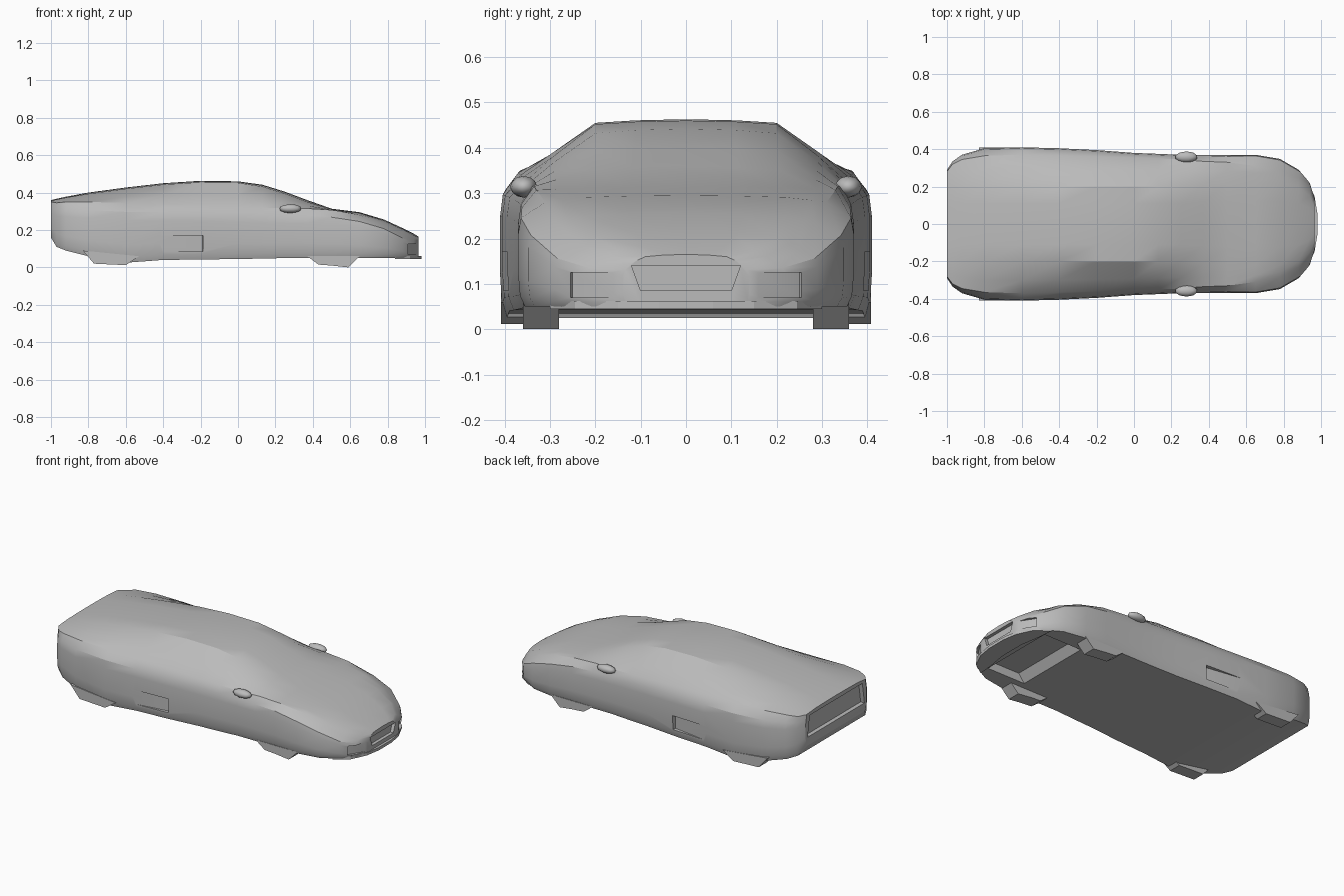
import bpy, bmesh
from math import radians

if "Cube" in bpy.data.objects:
    bpy.data.objects.remove(bpy.data.objects["Cube"], do_unlink=True)

# One plain grey for the whole car
grey = bpy.data.materials.new("plain grey")
grey.use_nodes = True
grey.diffuse_color = (0.5, 0.5, 0.5, 1)
shader = next(n for n in grey.node_tree.nodes if n.type == "BSDF_PRINCIPLED")
shader.inputs["Base Color"].default_value = (0.5, 0.5, 0.5, 1)
shader.inputs["Roughness"].default_value = 0.7


def make_object(name, bm):
    bmesh.ops.recalc_face_normals(bm, faces=bm.faces)
    mesh = bpy.data.meshes.new(name)
    bm.to_mesh(mesh)
    bm.free()
    mesh.materials.append(grey)
    obj = bpy.data.objects.new(name, mesh)
    bpy.context.collection.objects.link(obj)
    return obj


def prism(name, outline, low, high, plane="xz"):
    """Extrude an outline drawn in the side (xz), plan (xy) or end (yz) plane."""
    place = {"xz": lambda a, b, d: (a, d, b),
             "xy": lambda a, b, d: (a, b, d),
             "yz": lambda a, b, d: (d, a, b)}[plane]
    bm = bmesh.new()
    ends = [[bm.verts.new(place(a, b, d)) for a, b in outline] for d in (low, high)]
    bm.faces.new(ends[0])
    bm.faces.new(ends[1])
    n = len(outline)
    for i in range(n):
        j = (i + 1) % n
        bm.faces.new((ends[0][i], ends[0][j], ends[1][j], ends[1][i]))
    return make_object(name, bm)


def activate(obj):
    bpy.ops.object.select_all(action="DESELECT")
    obj.select_set(True)
    bpy.context.view_layer.objects.active = obj


def carve(target, cutter):
    cutter.hide_render = True
    mod = target.modifiers.new("carve", "BOOLEAN")
    mod.operation = "DIFFERENCE"
    mod.solver = "EXACT"
    mod.object = cutter
    activate(target)
    bpy.ops.object.modifier_apply(modifier=mod.name)
    bpy.data.objects.remove(cutter, do_unlink=True)


def smooth(obj, angle):
    activate(obj)
    bpy.ops.object.shade_smooth_by_angle(angle=radians(angle))


# Body stations: x, top, roof edge y and z, belt y and z, half width, bottom
stations = [
    (-1, .36, .2, .357, .28, .35, .29, .16),
    (-.97, .367, .2, .363, .32, .345, .335, .11),
    (-.92, .378, .2, .373, .345, .35, .37, .09),
    (-.8, .4, .2, .393, .365, .35, .405, .06),
    (-.6, .427, .2, .42, .37, .345, .41, .025),
    (-.4, .45, .2, .443, .365, .34, .405, .04),
    (-.2, .463, .2, .455, .36, .335, .395, .042),
    (0, .46, .2, .452, .355, .325, .38, .045),
    (.13, .442, .2, .432, .35, .32, .375, .047),
    (.25, .405, .2, .395, .345, .315, .37, .05),
    (.37, .36, .21, .35, .335, .315, .37, .05),
    (.5, .314, .22, .311, .33, .307, .368, .05),
    (.65, .295, .22, .291, .31, .28, .37, .05),
    (.78, .256, .22, .25, .285, .235, .348, .05),
    (.88, .21, .2, .204, .25, .175, .29, .05),
    (.94, .18, .15, .172, .19, .15, .22, .05),
    (.965, .165, .09, .16, .12, .145, .14, .05),
]


def section(top, roof_y, roof_z, belt_y, belt_z, half, bottom):
    """Half a cross-section from the roof centre down to the floor centre."""
    tall = belt_z - bottom
    return [
        (0, top),
        (roof_y * .55, top - (top - roof_z) * .3),
        (roof_y, roof_z),
        (roof_y * .4 + belt_y * .6, roof_z * .44 + belt_z * .56),
        (belt_y, belt_z),
        (half - .006, belt_z - tall * .15),
        (half, belt_z - tall * .3),
        (half, bottom + tall * .3),
        (half - .004, bottom + tall * .1),
        (half - .015, bottom),
        (half * .7, bottom),
        (0, bottom),
    ]


bm = bmesh.new()
rings = []
for x, *shape in stations:
    half = section(*shape)
    ring = half + [(-y, z) for y, z in half[-2:0:-1]]
    rings.append([bm.verts.new((x, y, z)) for y, z in ring])
count = len(rings[0])
for a, b in zip(rings, rings[1:]):
    for i in range(count):
        j = (i + 1) % count
        bm.faces.new((a[i], a[j], b[j], b[i]))
bm.faces.new(rings[0])
bm.faces.new(rings[-1])
body = make_object("body_shell", bm)

# Tail panel recess, nose intake and hollow under the nose
carve(body, prism("tail_cutter",
                  [(-.27, .21), (.27, .21), (.25, .335), (-.25, .335)], -1.1, -.975, "yz"))
carve(body, prism("nose_cutter",
                  [(-.1, .085), (.1, .085), (.12, .14), (-.12, .14)], .945, 1.1, "yz"))
carve(body, prism("hollow_cutter",
                  [(.55, .01), (.62, .1), (.8, .1), (.87, .01)], -.24, .24))

for side, label in ((1, "left"), (-1, "right")):
    # Side scoop ahead of the rear wheel
    scoop = [(-.18, .46 * side), (-.19, .37 * side), (-.45, .41 * side), (-.45, .46 * side)]
    carve(body, prism("scoop_cutter", scoop, .085, .17, "xy"))
    # Corner intake on the nose
    corner = [(.965, .15 * side), (.9, .25 * side), (1, .3 * side), (1, .15 * side)]
    carve(body, prism("corner_cutter", corner, .07, .125, "xy"))

    # Wheel bottoms showing below the sills
    for name, outline, inner, outer in (
        ("front_wheel", [(.37, .06), (.43, .015), (.5, .01), (.59, 0), (.65, .06)], .28, .36),
        ("rear_wheel", [(-.83, .09), (-.77, .02), (-.6, .012), (-.53, .06)], .33, .408),
    ):
        prism(label + "_" + name, outline, inner * side, outer * side)

    # Door mirror
    bm = bmesh.new()
    bmesh.ops.create_icosphere(bm, subdivisions=2, radius=1)
    bmesh.ops.scale(bm, vec=(.06, .03, .024), verts=bm.verts)
    bmesh.ops.translate(bm, vec=(.28, .358 * side, .314), verts=bm.verts)
    smooth(make_object(label + "_mirror", bm), 40)

smooth(body, 28)

# Thin chin lip wrapping the nose
edge = [(.84, .3), (.92, .245), (.965, .15), (.98, .06)]
inner = [(.87, .08), (.85, .2)]
lip = edge + [(x, -y) for x, y in edge[::-1]]
lip += [(x, -y) for x, y in inner[::-1]] + inner
prism("chin_lip", lip, .045, .062, "xy")
